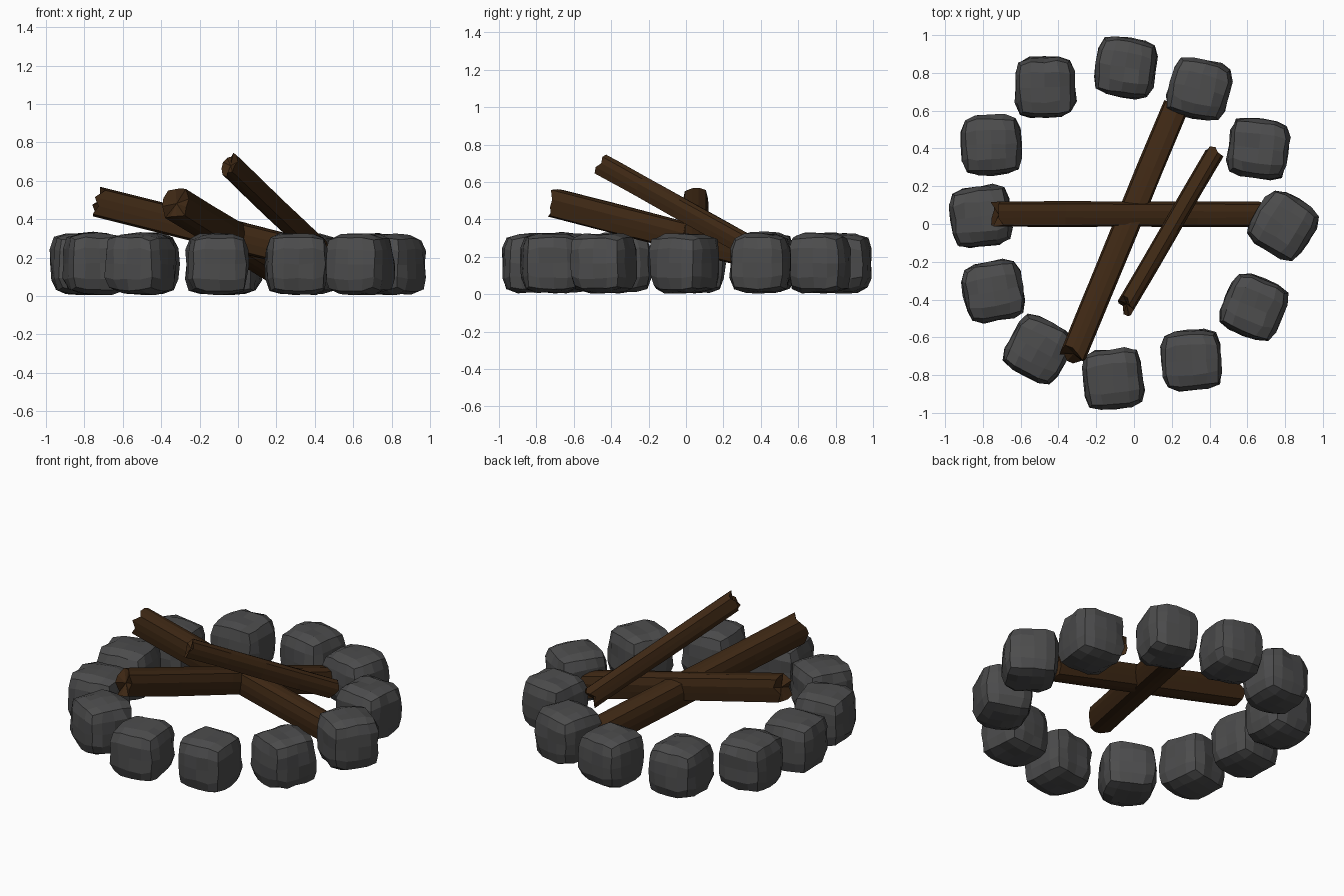
import bpy, bmesh, math, random
from mathutils import Vector, Matrix

if "Cube" in bpy.data.objects:
    bpy.data.objects.remove(bpy.data.objects["Cube"])

random.seed(7)


def material(name, rgb):
    m = bpy.data.materials.new(name)
    m.diffuse_color = (*rgb, 1)
    m.use_nodes = True
    m.node_tree.nodes["Principled BSDF"].inputs["Base Color"].default_value = m.diffuse_color
    return m


GREY = material("stone_grey", (0.072, 0.072, 0.073))
BROWN = material("bark_brown", (0.048, 0.021, 0.007))


def finish(bm, name, mat):
    bmesh.ops.recalc_face_normals(bm, faces=bm.faces)
    me = bpy.data.meshes.new(name)
    bm.to_mesh(me)
    bm.free()
    me.materials.append(mat)
    ob = bpy.data.objects.new(name, me)
    bpy.context.collection.objects.link(ob)
    return ob


def stone(name, x, y, turn):
    """Chipped, rounded cube with flat facets, resting on the ground."""
    bm = bmesh.new()
    bmesh.ops.create_cube(bm, size=2)
    bmesh.ops.subdivide_edges(bm, edges=bm.edges[:], cuts=3, use_grid_fill=True)
    for v in bm.verts:
        p = v.co
        norm = sum(abs(c) ** 4.5 for c in p) ** (1 / 4.5)
        v.co = p / norm * (0.159 + random.uniform(-0.006, 0.005))
        v.co += Vector(random.uniform(-0.008, 0.008) for _ in range(3)) * 0.5
    bm.transform(Matrix.Rotation(math.radians(turn), 4, 'Z'))
    low = min(v.co.z for v in bm.verts)
    bm.transform(Matrix.Translation((x, y, 0.004 - low)))
    return finish(bm, name, GREY)


def log(name, start, end, half_w, half_h, sides=12, rings=5):
    """Squarish grooved log with splintered, hollowed ends."""
    a, b = Vector(start), Vector(end)
    axis = (b - a).normalized()
    side = axis.cross(Vector((0, 0, 1))).normalized()
    up = side.cross(axis)
    groove = [random.uniform(0.93, 1.05) for _ in range(sides)]
    bm = bmesh.new()
    loops = []
    for r in range(rings):
        c = a.lerp(b, r / (rings - 1))
        at_end = r in (0, rings - 1)
        loop = []
        for i in range(sides):
            t = math.tau * (i + 0.5) / sides
            u, w = math.cos(t), math.sin(t)
            k = groove[i] / (abs(u) ** 4 + abs(w) ** 4) ** 0.25
            k *= random.uniform(0.97, 1.03)
            slip = random.uniform(-0.025, 0.025) if at_end else 0
            loop.append(bm.verts.new(c + side * u * k * half_w + up * w * k * half_h + axis * slip))
        loops.append(loop)
    for l0, l1 in zip(loops, loops[1:]):
        for i in range(sides):
            j = (i + 1) % sides
            bm.faces.new((l0[i], l0[j], l1[j], l1[i]))
    # splintered end caps
    for loop, c, inward in ((loops[0], a, axis), (loops[-1], b, -axis)):
        hub = bm.verts.new(c + inward * 0.015)
        for i in range(sides):
            bm.faces.new((loop[i], loop[(i + 1) % sides], hub))
    return finish(bm, name, BROWN)


# ring of stones: x, y, turn in degrees
STONES = [(-0.045, 0.83, -9), (0.345, 0.715, -14), (0.66, 0.40, -7), (0.79, -0.005, -32),
          (0.635, -0.44, -22), (0.305, -0.72, 4), (-0.11, -0.82, 6), (-0.505, -0.665, -28),
          (-0.745, -0.355, 10), (-0.81, 0.04, 7), (-0.755, 0.42, 3), (-0.47, 0.725, 2)]
for n, (x, y, turn) in enumerate(STONES):
    stone(f"fire_ring_stone_{n + 1}", x, y, turn)

# stacked firewood
log("long_log", (-0.73, 0.05, 0.49), (0.67, 0.05, 0.14), 0.067, 0.081)
log("cross_log", (-0.325, -0.70, 0.485), (0.215, 0.61, 0.15), 0.068, 0.083)
log("thin_log", (-0.045, -0.435, 0.685), (0.42, 0.365, 0.24), 0.047, 0.06)
